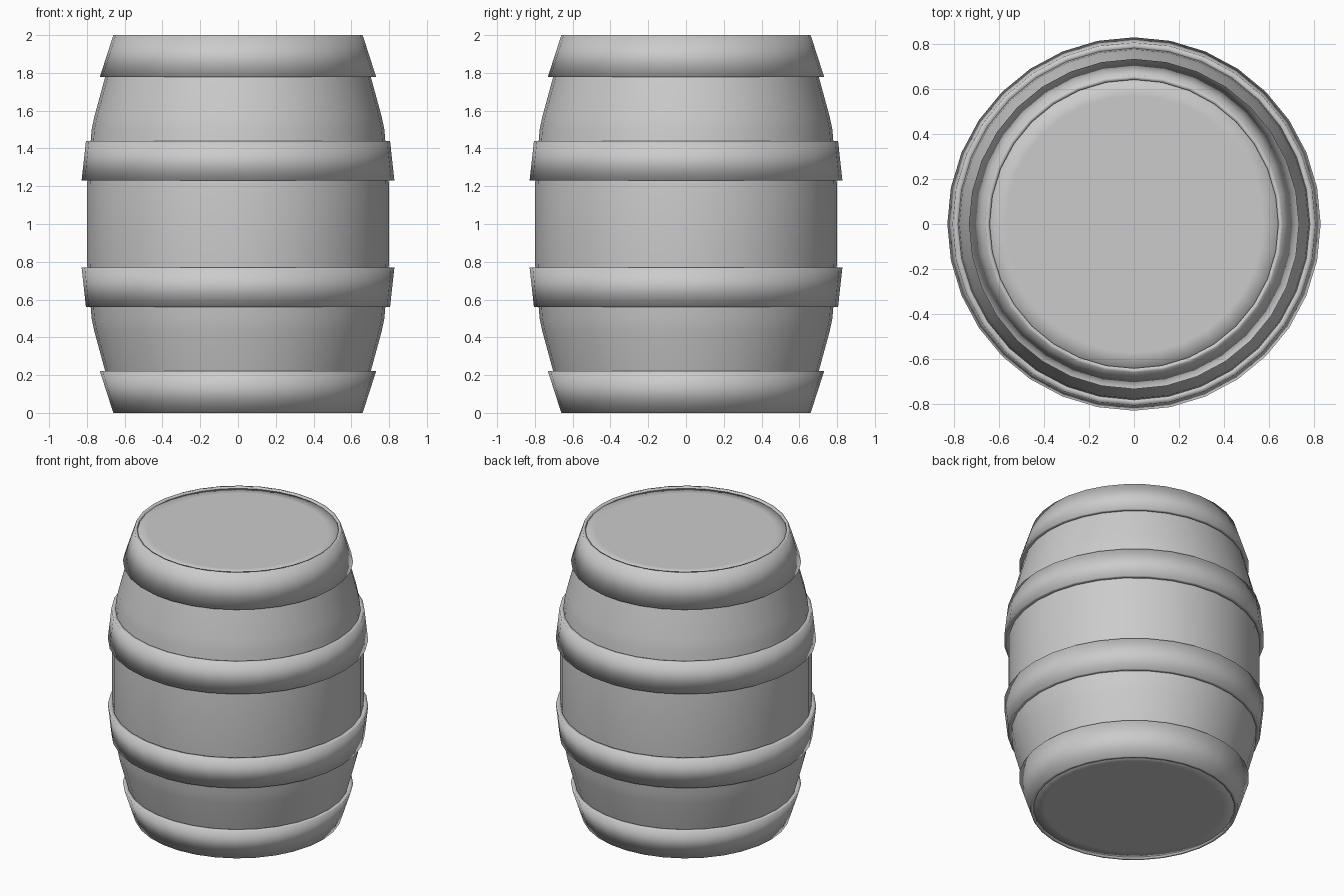
import bpy, bmesh
from math import cos, sin, tau

if "Cube" in bpy.data.objects:
    bpy.data.objects.remove(bpy.data.objects["Cube"])

SIDES = 32


def lathe(name, profile, closed):
    """Revolve (radius, z) points; closed makes a ring, open gets end caps."""
    bm = bmesh.new()
    rings = [[bm.verts.new((r * cos(tau * i / SIDES), r * sin(tau * i / SIDES), z))
              for i in range(SIDES)] for r, z in profile]
    pairs = list(zip(rings, rings[1:]))
    if closed:
        pairs.append((rings[-1], rings[0]))
    else:
        bm.faces.new(rings[0])
        bm.faces.new(rings[-1])
    for a, b in pairs:
        for i in range(SIDES):
            j = (i + 1) % SIDES
            bm.faces.new((a[i], a[j], b[j], b[i]))
    bmesh.ops.recalc_face_normals(bm, faces=bm.faces)
    for f in bm.faces:
        f.smooth = True
    me = bpy.data.meshes.new(name)
    bm.to_mesh(me)
    bm.free()
    ob = bpy.data.objects.new(name, me)
    bpy.context.collection.objects.link(ob)
    return ob


# Bulging body with flat lids (inset loop keeps the lid centre flat)
upper = [(0.80, 1.2), (0.775, 1.5), (0.76, 1.57), (0.70, 1.79), (0.64, 1.99), (0.57, 1.99)]
lower = [(r, 2 - z) for r, z in reversed(upper)]
lathe("barrel_body", lower + upper, False)

# Hoops: outer wall then inner wall, mirrored about mid height
hoops = {
    "end_hoop": [(0.66, 2.0), (0.732, 1.777), (0.70, 1.777), (0.64, 2.0)],
    "middle_hoop": [(0.805, 1.44), (0.828, 1.23), (0.795, 1.23), (0.775, 1.44)],
}
for name, prof in hoops.items():
    lathe(name + "_top", prof, True)
    lathe(name + "_bottom", [(r, 2 - z) for r, z in prof], True)
